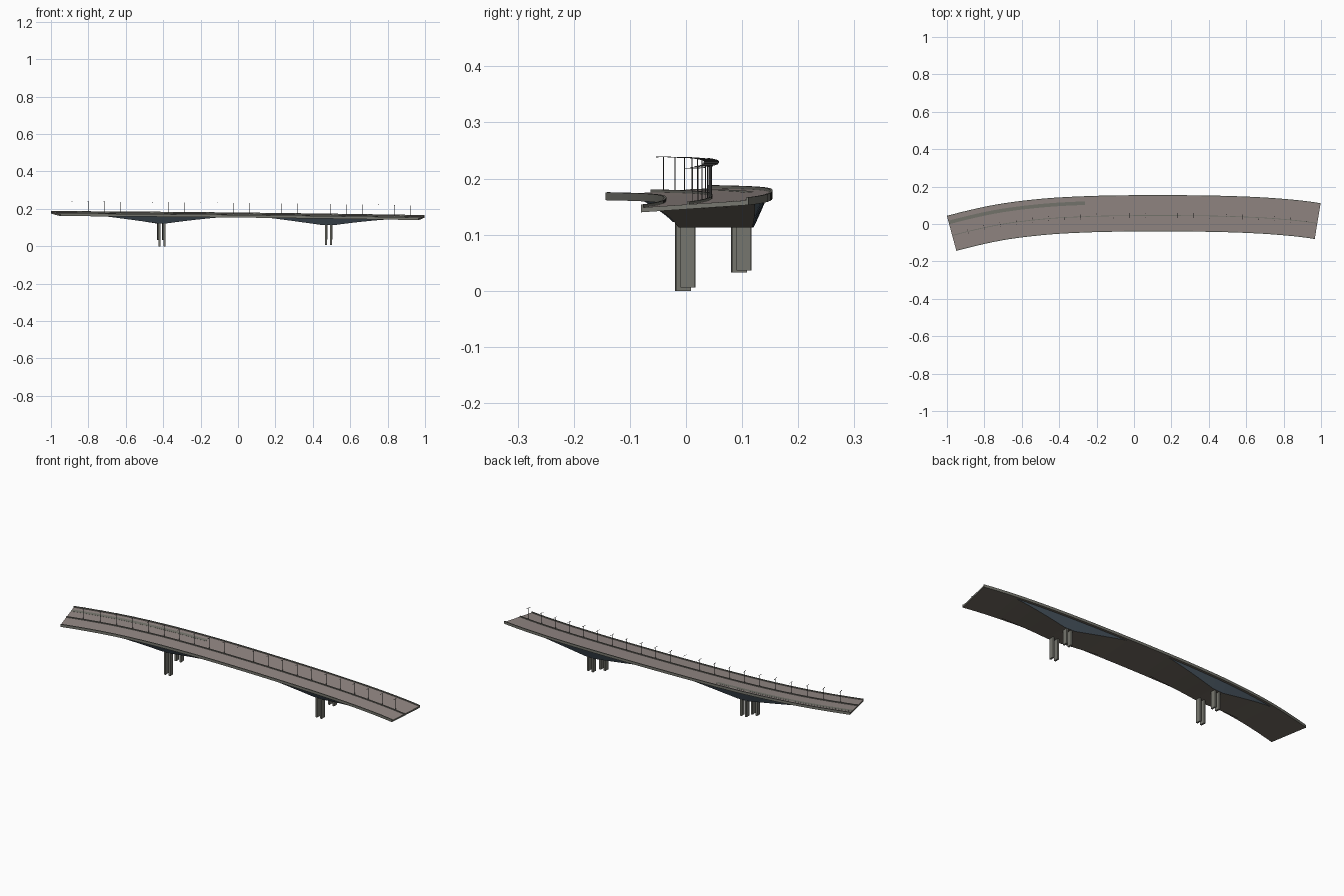
import bpy, bmesh, math
from mathutils import Vector, Matrix

if "Cube" in bpy.data.objects:
    bpy.data.objects.remove(bpy.data.objects["Cube"])


def mat(name, r, g, b):
    m = bpy.data.materials.new(name)
    m.diffuse_color = (r, g, b, 1)
    m.use_nodes = True
    m.node_tree.nodes["Principled BSDF"].inputs["Base Color"].default_value = m.diffuse_color
    return m


ROAD = mat("road_warm_grey", 0.29, 0.245, 0.23)
UNDER = mat("underside_brown", 0.16, 0.14, 0.115)
STONE = mat("concrete_grey", 0.18, 0.18, 0.155)
BLUE = mat("girder_blue_grey", 0.065, 0.09, 0.115)
DARK = mat("pole_dark_grey", 0.06, 0.06, 0.06)

# Centre line of the deck in plan: x, y, slope
PATH = [(-0.975, -0.05, 0.27), (-0.75, 0.003, 0.195), (-0.5, 0.037, 0.10),
        (-0.25, 0.052, 0.04), (0, 0.057, 0.01), (0.25, 0.057, -0.008),
        (0.5, 0.053, -0.03), (0.75, 0.041, -0.075), (0.982, 0.0155, -0.165)]
X0, X1 = PATH[0][0], PATH[-1][0]
FALL = 0.0065 / 0.097


def centre(x):
    for (a, ya, ma), (b, yb, mb) in zip(PATH, PATH[1:]):
        if x <= b or b == X1:
            h = b - a
            t = (x - a) / h
            return ((2*t**3 - 3*t**2 + 1) * ya + (t**3 - 2*t**2 + t) * h * ma
                    + (3*t**2 - 2*t**3) * yb + (t**3 - t**2) * h * mb)


def slope(x):
    e = 0.002
    a, b = max(X0, x - e), min(X1, x + e)
    return (centre(b) - centre(a)) / (b - a)


def point(x, off, dz=0.0):
    """Point beside the centre line, dz above the banked road surface."""
    n = Vector((-slope(x), 1)).normalized() * off
    z = 0.1685 - 0.011 * x - 0.003 * x * x + off * FALL + dz
    return Vector((x + n.x, centre(x) + n.y, z))


def finish(bm, name, mats):
    bmesh.ops.recalc_face_normals(bm, faces=bm.faces[:])
    me = bpy.data.meshes.new(name)
    bm.to_mesh(me)
    bm.free()
    for m in mats:
        me.materials.append(m)
    ob = bpy.data.objects.new(name, me)
    bpy.context.collection.objects.link(ob)
    return ob


def sweep(name, xs, section, mats, sides, cap=0):
    """section(x) gives a ring of points; sides gives a material per ring edge."""
    bm = bmesh.new()
    rings = [[bm.verts.new(p) for p in section(x)] for x in xs]
    n = len(rings[0])
    for r, q in zip(rings, rings[1:]):
        for i in range(n):
            j = (i + 1) % n
            bm.faces.new((r[i], r[j], q[j], q[i])).material_index = sides[i]
    for r in (rings[0], rings[-1]):
        bm.faces.new(r).material_index = cap
    return finish(bm, name, mats)


def span(a, b, n):
    return [a + (b - a) * i / n for i in range(n + 1)]


# Deck slab with upturned edge parapets
W, P, H, T = 0.097, 0.0045, 0.0055, -0.0085
deck = [(-W, T), (-W, H), (-W + P, H), (-W + P, 0), (W - P, 0), (W - P, H), (W, H), (W, T)]
sweep("deck", span(X0, X1, 48), lambda x: [point(x, o, d) for o, d in deck],
      [ROAD, STONE, UNDER], [1, 1, 1, 0, 1, 1, 1, 2], 1)


# Long bars that follow the deck
def bar(name, a, b, n, off, half, lo, hi, m):
    ring = [(off - half, lo), (off - half, hi), (off + half, hi), (off + half, lo)]
    sweep(name, span(a, b, n), lambda x: [point(x, o, d) for o, d in ring], [m], [0] * 4)


MEDIAN = -0.012
bar("median_barrier", X0, X1, 48, MEDIAN, 0.0018, -0.001, 0.005, STONE)
bar("side_strip", X0, -0.26, 18, 0.06, 0.0095, -0.001, 0.0005, STONE)


# Haunched girders and piers
def girder(name, xc, reach, zbot):
    def section(x):
        u = max(0.0, 1 - max(0.0, abs(x - xc) - 0.03) / (reach - 0.03))
        pts = [point(x, s * 0.086, T + 0.002) for s in (-1, 1)]
        low = []
        for s in (1, -1):
            p = point(x, s * (0.086 - 0.02 * u), T)
            p.z += (zbot - p.z) * u ** 1.1
            low.append(p)
        return pts + low
    xs = span(xc - reach, xc - 0.03, 8) + span(xc + 0.03, xc + reach, 8)
    sweep(name, xs, section, [BLUE, UNDER], [0, 0, 1, 0])


def pier(name, xc, zbot, feet):
    rot = Matrix.Rotation(math.atan(slope(xc)), 4, 'Z')
    for row, (off, foot) in zip(("front", "back"), zip((-0.05, 0.05), feet)):
        for k, dx in enumerate((-0.0135, 0.0135)):
            bm = bmesh.new()
            top = zbot + 0.012
            loc = point(xc, off) + rot @ Vector((dx, 0, 0))
            loc.z = (top + foot) / 2
            bmesh.ops.create_cube(bm, size=1, matrix=Matrix.Translation(loc) @ rot
                                  @ Matrix.Diagonal((0.0095, 0.026, top - foot, 1)))
            finish(bm, f"{name}_{row}_column_{k + 1}", [STONE])


for side, xc, zbot, feet in (("left", -0.41, 0.123, (0.0, 0.033)),
                             ("right", 0.485, 0.113, (0.006, 0.036))):
    girder(side + "_girder", xc, 0.325, zbot)
    pier(side + "_pier", xc, zbot, feet)

# Lamp posts with a double arm along the median
bm = bmesh.new()


def box(loc, size, rot):
    bmesh.ops.create_cube(bm, size=1, matrix=Matrix.Translation(loc) @ rot
                          @ Matrix.Diagonal((*size, 1)))


for x in span(-0.89, 0.925, 21):
    rot = Matrix.Rotation(math.atan(slope(x)), 4, 'Z')
    base = point(x, MEDIAN)
    box(base + Vector((0, 0, 0.032)), (0.0015, 0.0015, 0.064), rot)
    box(base + Vector((0, 0, 0.0635)), (0.001, 0.024, 0.001), rot)
    for s in (-1, 1):
        box(base + rot @ Vector((0, s * 0.0115, 0.0635)), (0.002, 0.004, 0.0015), rot)
finish(bm, "lamp_posts", [DARK])
